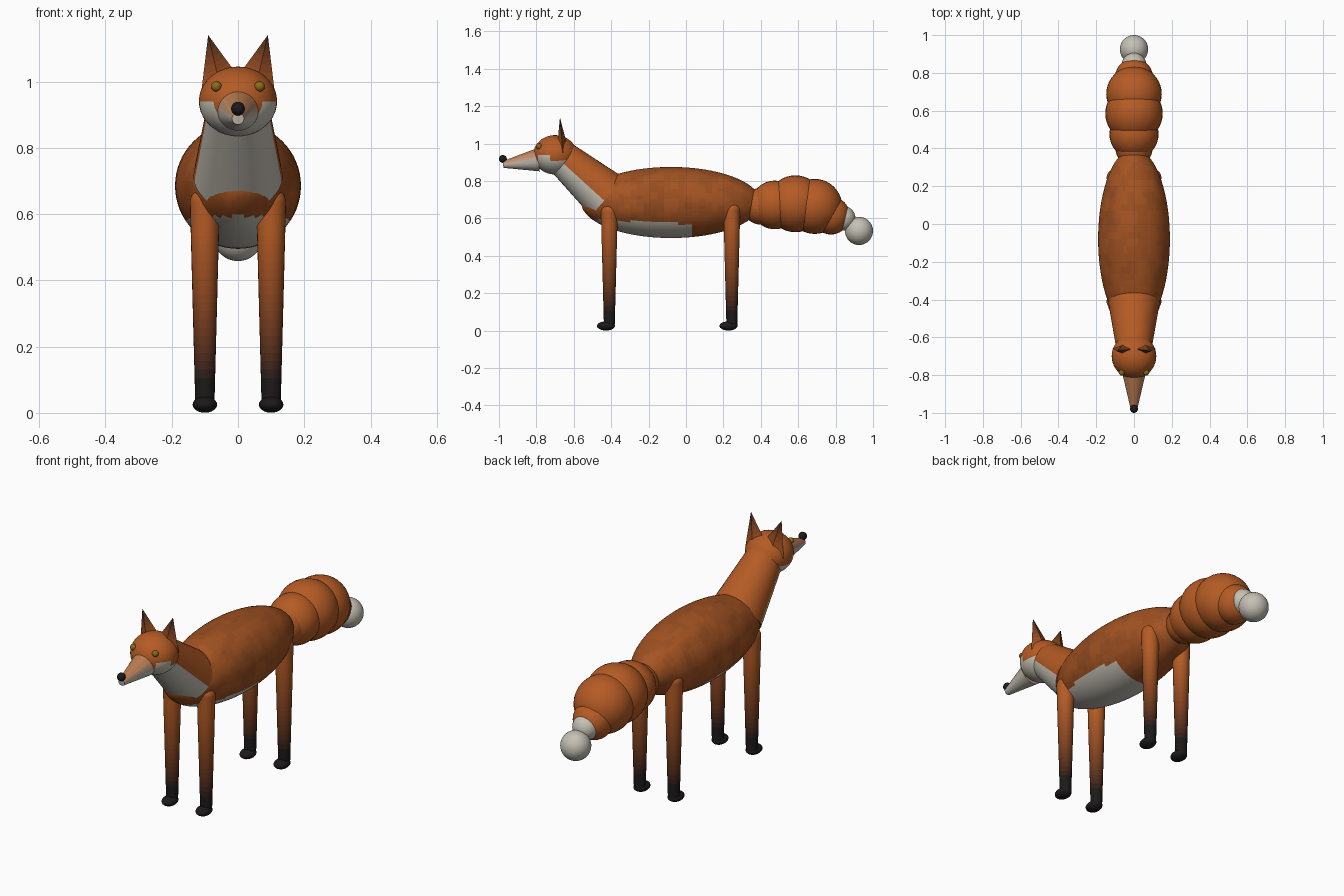
import bpy, bmesh, math
from mathutils import Vector, Matrix, noise

if "Cube" in bpy.data.objects:
    bpy.data.objects.remove(bpy.data.objects["Cube"])

ORANGE, BROWN, WHITE, BLACK = (.46, .105, .018), (.29, .07, .014), (.56, .53, .46), (.012, .01, .01)
cache = {}


def mat(rgb):
    key = tuple(round(c, 4) for c in rgb)
    if key not in cache:
        cache[key] = bpy.data.materials.new("coat_%d" % len(cache))
        cache[key].diffuse_color = (*key, 1)
    return cache[key]


def mix(a, b, t):
    t = max(0, min(1, t))
    return tuple(p + (q - p) * t for p, q in zip(a, b))


def finish(bm, name, colour, smooth=True):
    """Turn a bmesh into an object; colour is an rgb or a function of face centre and normal."""
    bmesh.ops.recalc_face_normals(bm, faces=bm.faces)
    me = bpy.data.meshes.new(name)
    slots = []
    for f in bm.faces:
        f.normal_update()
        rgb = colour(f.calc_center_median(), f.normal) if callable(colour) else colour
        m = mat(rgb)
        if m not in slots:
            slots.append(m)
        f.material_index = slots.index(m)
        f.smooth = smooth and len(f.verts) < 5
    bm.to_mesh(me)
    bm.free()
    for m in slots:
        me.materials.append(m)
    ob = bpy.data.objects.new(name, me)
    bpy.context.collection.objects.link(ob)
    return ob


def add_ball(bm, c, r, u=32, v=20):
    # poles lie along y so the rings follow the body
    r = (r, r, r) if isinstance(r, float) else r
    m = Matrix.Translation(c) @ Matrix.Diagonal((*r, 1)) @ Matrix.Rotation(math.pi / 2, 4, 'X')
    bmesh.ops.create_uvsphere(bm, u_segments=u, v_segments=v, radius=1, matrix=m)


def ball(name, c, r, colour, u=32, v=20):
    bm = bmesh.new()
    add_ball(bm, c, r, u, v)
    return finish(bm, name, colour)


def add_taper(bm, a, b, ra, rb, rings=12, seg=32):
    a, b = Vector(a), Vector(b)
    q = (b - a).to_track_quat('Z', 'Y')
    loops = []
    for i in range(rings + 1):
        t = i / rings
        r = ra + (rb - ra) * t
        loops.append([bm.verts.new(a.lerp(b, t) + q @ Vector(
            (r * math.cos(math.tau * k / seg), r * math.sin(math.tau * k / seg), 0))) for k in range(seg)])
    for lo, hi in zip(loops, loops[1:]):
        for k in range(seg):
            bm.faces.new((lo[k], lo[k - 1], hi[k - 1], hi[k]))
    bm.faces.new(loops[0])
    bm.faces.new(loops[-1])


def taper(name, a, b, ra, rb, colour):
    bm = bmesh.new()
    add_taper(bm, a, b, ra, rb)
    return finish(bm, name, colour)


# Body with pale belly and mottled back
def body_colour(p, n):
    if p.z < .585 - .05 * (p.y + .3) and p.y < .02:
        return WHITE
    return mix(BROWN, ORANGE, round(4 * (.35 + noise.noise(p * 14) * .5)) / 4)


ball("body", (0, -.08, .685), (.19, .48, .19), body_colour, 64, 40)

# Neck with white bib
taper("neck", (0, -.69, .948), (0, -.42, .715), .088, .135,
      lambda p, n: WHITE if n.dot(Vector((0, -.65, -.76))) > .25 else ORANGE)

# Head with white cheeks, snout and nose
ball("head", (0, -.70, .94), (.118, .117, .105),
     lambda p, n: WHITE if p.z < .905 or (abs(p.x) > .07 and p.z < .945 and p.y < -.72) else ORANGE, 40, 28)
taper("snout", (0, -.79, .913), (0, -.978, .888), .062, .018,
      lambda p, n: mix(WHITE, (.5, .2, .08), round(6 * n.z + 2) / 6))
ball("nose", (0, -.979, .918), .021, BLACK, 20, 12)

for side, s in (("left", 1), ("right", -1)):
    # Eyes
    ball("eye_" + side, (s * .065, -.786, .985), .016, (.26, .15, .01), 20, 12)

    # Ears: slim four-sided spikes with dark tips
    bm = bmesh.new()
    tip = Vector((s * .09, -.674, 1.14))
    base = [Vector(c) for c in ((s * .113, -.658, .95), (s * .05, -.69, .97),
                                (s * -.01, -.658, 1.003), (s * .05, -.63, .97))]
    n = 8
    rows = [[bm.verts.new(b.lerp(tip, i / n)) for b in base] for i in range(n)]
    top = bm.verts.new(tip)
    for lo, hi in zip(rows, rows[1:]):
        for k in range(4):
            bm.faces.new((lo[k], lo[k - 1], hi[k - 1], hi[k]))
    for k in range(4):
        bm.faces.new((rows[-1][k], rows[-1][k - 1], top))
    bm.faces.new(rows[0])
    finish(bm, "ear_" + side, lambda p, n: mix(ORANGE, (.05, .02, .01), (p.z - .97) / .16), False)

    # Legs: tapered, round-topped, fading to black feet
    for end, y, ztop in (("front", -.41, .635), ("hind", .245, .645)):
        bm = bmesh.new()
        add_taper(bm, (s * .1, y, .03), (s * .1, y, ztop), .029, .045, 24, 24)
        add_ball(bm, (s * .1, y, ztop), .045, 24, 16)
        finish(bm, f"{end}_leg_{side}", lambda p, n: mix(BLACK, ORANGE, (p.z - .1) / .45)
               if p.z < .55 else ORANGE)
        ball(f"{end}_foot_{side}", (s * .1, y - .018, .025), (.037, .048, .0245), BLACK, 24, 14)

# Tail: overlapping puffs ending in a white tip
puffs = [(.40, .665, .098), (.475, .672, .130), (.585, .678, .152), (.688, .664, .147),
         (.775, .615, .101), (.84, .60, .066), (.925, .533, .075)]
for i, (y, z, r) in enumerate(puffs):
    ball("tail_puff_%d" % (i + 1), (0, y, z), r, WHITE if i > 4 else ORANGE)

for m in bpy.data.materials:
    if m.users and not m.is_grease_pencil:
        m.use_nodes = True
        m.node_tree.nodes["Principled BSDF"].inputs["Base Color"].default_value = m.diffuse_color
